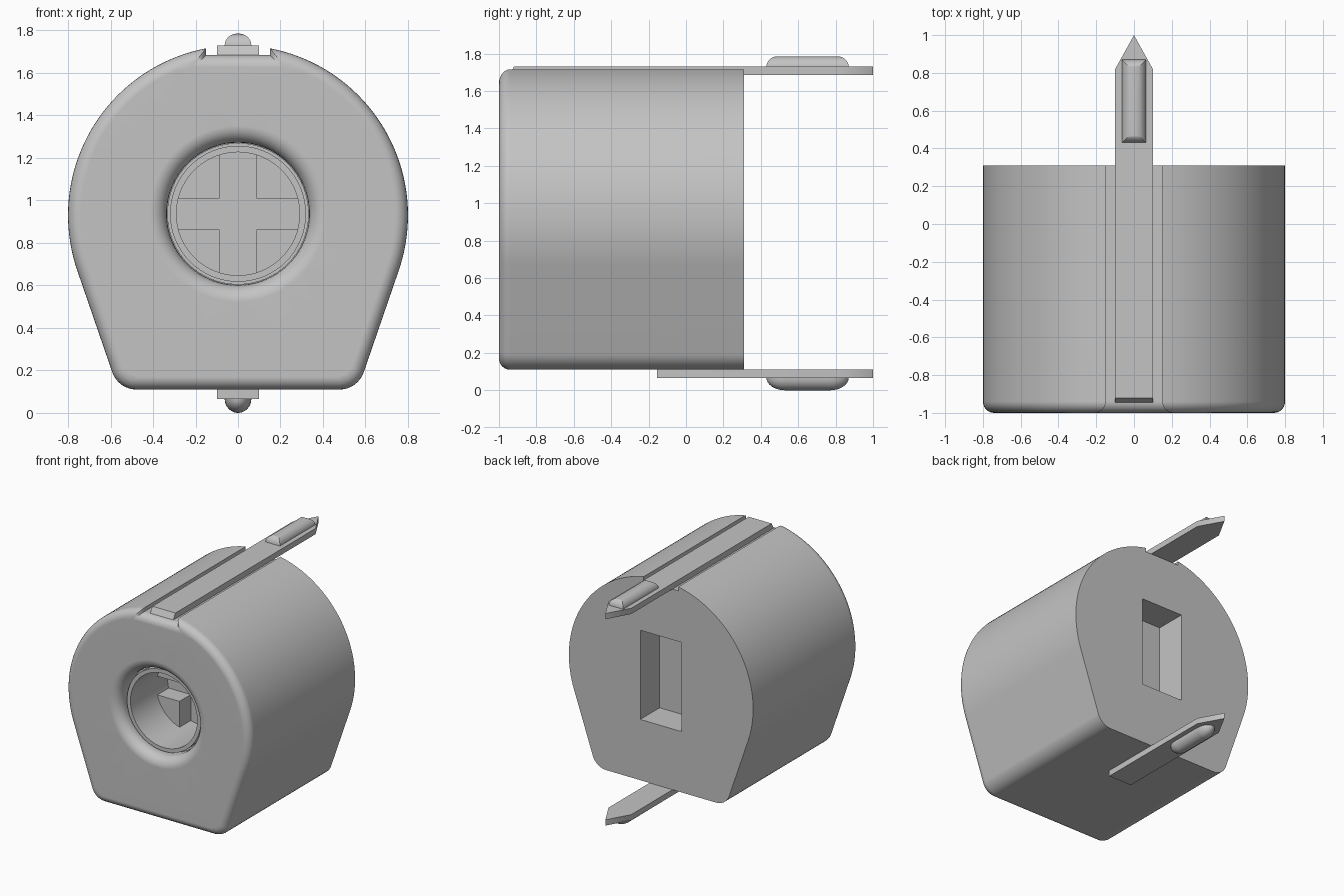
import bpy, bmesh
from math import sin, cos, pi, radians, sqrt

if "Cube" in bpy.data.objects:
    bpy.data.objects.remove(bpy.data.objects["Cube"])

grey = bpy.data.materials.new("light_grey")
grey.use_nodes = True
grey.diffuse_color = (0.55, 0.55, 0.55, 1)
grey.node_tree.nodes["Principled BSDF"].inputs["Base Color"].default_value = grey.diffuse_color

MID = 0.937        # height of the hole axis
TILT = radians(19)  # lean of the lower sides


def add_ring(bm, points):
    return [bm.verts.new(p) for p in points]


def loft(bm, rings):
    """Skin neighbouring rings that have equal point counts."""
    for a, b in zip(rings, rings[1:]):
        n = len(a)
        for i in range(n):
            j = (i + 1) % n
            bm.faces.new((a[i], a[j], b[j], b[i]))


def solid(bm, point_rings):
    rings = [add_ring(bm, r) for r in point_rings]
    loft(bm, rings)
    bm.faces.new(rings[0])
    bm.faces.new(rings[-1])


def fill_between(bm, outer, inner):
    """Flat cap with a hole in it."""
    edges = []
    for ring in (outer, inner):
        for i, v in enumerate(ring):
            edges.append(bm.edges.get((v, ring[i - 1])))
    bmesh.ops.triangle_fill(bm, edges=edges, use_beauty=True)


def finish(bm, name):
    bmesh.ops.recalc_face_normals(bm, faces=bm.faces)
    mesh = bpy.data.meshes.new(name)
    bm.to_mesh(mesh)
    bm.free()
    mesh.materials.append(grey)
    obj = bpy.data.objects.new(name, mesh)
    bpy.context.collection.objects.link(obj)
    bpy.ops.object.select_all(action='DESELECT')
    obj.select_set(True)
    bpy.context.view_layer.objects.active = obj
    bpy.ops.object.shade_smooth_by_angle(angle=radians(35))
    weighted = obj.modifiers.new("flat_face_normals", 'WEIGHTED_NORMAL')
    weighted.keep_sharp = True
    return obj


def circle(r, y, n=64):
    return [(r * cos(2 * pi * i / n), y, MID + r * sin(2 * pi * i / n)) for i in range(n)]


def body_outline(d, y):
    """Housing cross-section, shrunk inward by d."""
    r, s, c, zc = 0.8 - d, 0.15 + d, 0.12, 0.93
    start = pi / 2 - math_asin(s / r)
    half = [(s, 1.685 - d)]
    for i in range(41):
        a = start + (-TILT - start) * i / 40
        half.append((r * cos(a), zc + r * sin(a)))
    cz = 0.11 + c
    cx = (0.8 - c + sin(TILT) * (cz - zc)) / cos(TILT)
    for i in range(9):
        a = -TILT + (TILT - pi / 2) * i / 8
        half.append((cx + (c - d) * cos(a), cz + (c - d) * sin(a)))
    half += [(-x, z) for x, z in reversed(half)]
    return [(x, y, z) for x, z in half]


def math_asin(v):
    from math import asin
    return asin(v)


# Housing: rounded front edge, straight sides, sharp back edge
bm = bmesh.new()
F = 0.06
steps = [i / 6 * pi / 2 for i in range(7)]
outer = [add_ring(bm, body_outline(F * (1 - sin(t)), -1 + F * (1 - cos(t)))) for t in steps]
outer.append(add_ring(bm, body_outline(0, 0.31)))
loft(bm, outer)

# Round front opening with a soft lip
L = 0.08
hole = [add_ring(bm, circle(0.335 + L * (1 - sin(t)), -1 + L * (1 - cos(t)))) for t in steps]
hole.append(add_ring(bm, circle(0.335, -0.4)))
loft(bm, hole)
bm.faces.new(hole[-1])
fill_between(bm, outer[0], hole[0])

# Rectangular pocket in the back
pocket = [add_ring(bm, [(sx * 0.18, y, MID + sz * 0.35)
                        for sx, sz in ((-1, -1), (1, -1), (1, 1), (-1, 1))])
          for y in (0.31, 0.07)]
loft(bm, pocket)
bm.faces.new(pocket[-1])
fill_between(bm, outer[-1], pocket[0])
finish(bm, "housing")

# Rotor cup set into the opening
bm = bmesh.new()
cup = [(0.333, -0.41), (0.333, -0.87), (0.32, -0.87), (0.32, -0.92), (0.29, -0.92), (0.29, -0.46)]
solid(bm, [circle(r, y) for r, y in cup])
finish(bm, "rotor_cup")

# Four quarter blocks that leave a cross-shaped driver slot
bm = bmesh.new()
R, A, B = 0.291, 0.088, 0.073
a0, a1 = math_asin(B / R), pi / 2 - math_asin(A / R)
quarter = [(A, B)] + [(R * cos(a0 + (a1 - a0) * i / 12), R * sin(a0 + (a1 - a0) * i / 12))
                      for i in range(13)]
for sx in (-1, 1):
    for sz in (-1, 1):
        solid(bm, [[(sx * x, y, MID + sz * z) for x, z in quarter] for y in (-0.6, -0.455)])
finish(bm, "cross_slot_blocks")


# Pointed terminal strips
def strip(name, front, z0, z1, slope):
    def ring(y, z):
        return [(-0.1, y, z), (0.1, y, z), (0.1, 0.82, z), (0, 1, z), (-0.1, 0.82, z)]
    bm = bmesh.new()
    solid(bm, [ring(front, z0), ring(front + slope, z1)])
    finish(bm, name)


strip("top_terminal", -0.945, 1.685, 1.73, 0.025)
strip("bottom_terminal", -0.155, 0.065, 0.11, 0)

# Upper ridge: rectangular base with mitred rounded top
bm = bmesh.new()
rings = []
for i in range(9):
    t = i / 8 * pi / 2
    d = 0.058 * (1 - cos(t))
    hx, hy = 0.063 - d, 0.22 - d
    rings.append([(sx * hx, 0.65 + sy * hy, 1.728 + 0.057 * sin(t))
                  for sx, sy in ((-1, -1), (1, -1), (1, 1), (-1, 1))])
solid(bm, rings)
finish(bm, "top_terminal_ridge")

# Lower ridge: long bead with domed ends
bm = bmesh.new()
rings = []
for i in range(9):
    t = i / 8 * pi / 2 * 0.98
    k = cos(t)
    pts = []
    for e in (1, -1):
        for j in range(13):
            a = pi * j / 12
            pts.append((e * 0.063 * k * cos(a), 0.65 + e * (0.12 + 0.1 * k * sin(a)),
                        0.067 - 0.067 * sin(t)))
    rings.append(pts)
solid(bm, rings)
finish(bm, "bottom_terminal_ridge")
